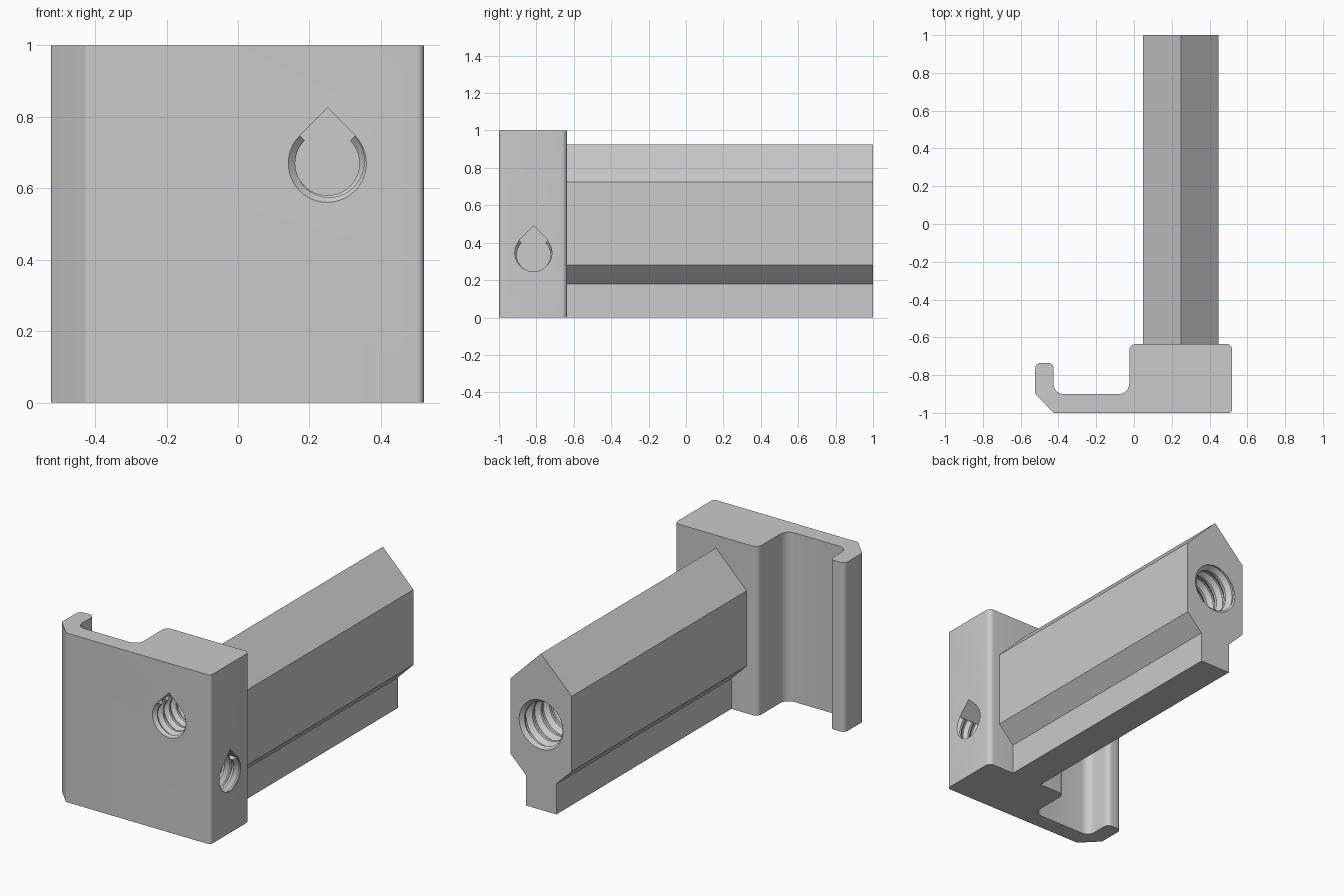
import bpy, bmesh, math
from mathutils import Vector, Matrix

if "Cube" in bpy.data.objects:
    bpy.data.objects.remove(bpy.data.objects["Cube"])

grey = bpy.data.materials.new("grey plastic")
grey.diffuse_color = (0.595, 0.595, 0.595, 1)
grey.use_nodes = True
grey.node_tree.nodes["Principled BSDF"].inputs["Base Color"].default_value = grey.diffuse_color


def make_object(name, bm, matrix=None):
    if matrix:
        bm.transform(matrix)
    bmesh.ops.recalc_face_normals(bm, faces=bm.faces)
    me = bpy.data.meshes.new(name)
    bm.to_mesh(me)
    bm.free()
    me.materials.append(grey)
    ob = bpy.data.objects.new(name, me)
    bpy.context.collection.objects.link(ob)
    return ob


def rounded(points, steps=6):
    """Outline from (x, y, corner radius) entries."""
    out = []
    for i, (x, y, r) in enumerate(points):
        p = Vector((x, y))
        a = (Vector(points[i - 1][:2]) - p).normalized()
        b = (Vector(points[(i + 1) % len(points)][:2]) - p).normalized()
        half = math.acos(max(-1, min(1, a.dot(b)))) / 2
        c = p + (a + b).normalized() * (r / math.sin(half))
        s = p + a * (r / math.tan(half)) - c
        e = p + b * (r / math.tan(half)) - c
        start = math.atan2(s.y, s.x)
        sweep = (math.atan2(e.y, e.x) - start + math.pi) % math.tau - math.pi
        for k in range(steps + 1):
            t = start + sweep * k / steps
            out.append((c.x + r * math.cos(t), c.y + r * math.sin(t)))
    return out


def prism(outline, z0, z1):
    bm = bmesh.new()
    rows = [[bm.verts.new((p[0], p[1], z)) for p in outline] for z in (z0, z1)]
    n = len(outline)
    bm.faces.new(rows[0])
    bm.faces.new(rows[1])
    for i in range(n):
        j = (i + 1) % n
        bm.faces.new((rows[0][i], rows[0][j], rows[1][j], rows[1][i]))
    return bm


def screw(major, minor, pitch, turns, n=40):
    """Closed helical thread along +z, starting just outside z = 0."""
    profile = [(0, major), (0.15, major), (0.5, minor), (0.65, minor)]
    rows = 4 * turns
    bm = bmesh.new()
    grid = []
    for i in range(n):
        t = i / n
        col = []
        for j in range(rows + 1 + (4 if i == 0 else 0)):
            off, r = profile[j % 4]
            a = t * math.tau
            col.append(bm.verts.new((r * math.cos(a), r * math.sin(a),
                                     (j // 4 + off + t - 2.3) * pitch)))
        grid.append(col)

    def vert(i, j):
        return grid[i][j] if i < n else grid[0][j + 4]

    for i in range(n):
        for j in range(rows):
            bm.faces.new((vert(i, j), vert(i + 1, j), vert(i + 1, j + 1), vert(i, j + 1)))
    for j in (0, rows):
        loop = [vert(i, j) for i in range(n + 1)] + [grid[0][j + k] for k in (3, 2, 1)]
        z = sum(v.co.z for v in loop) / len(loop)
        centre = bm.verts.new((0, 0, z))
        for k, v in enumerate(loop):
            bm.faces.new((v, loop[(k + 1) % len(loop)], centre))
    return bm


def cut(target, cutter):
    mod = target.modifiers.new("cut", 'BOOLEAN')
    mod.operation, mod.solver, mod.object = 'DIFFERENCE', 'EXACT', cutter
    bpy.context.view_layer.update()
    dg = bpy.context.evaluated_depsgraph_get()
    me = bpy.data.meshes.new_from_object(target.evaluated_get(dg))
    target.modifiers.clear()
    if len(me.polygons) > 5:
        target.data = me
    bpy.data.objects.remove(cutter)


def threaded_hole(target, origin, axis, major, minor, pitch, turns, teardrop):
    """Blind threaded hole; the teardrop adds a 45 degree roof."""
    z, y = Vector(axis), Vector((0, 0, 1))
    m = Matrix((y.cross(z), y, z)).transposed().to_4x4()
    m.translation = origin
    depth = (turns - 1) * pitch
    r = minor + 0.002
    d = major * math.sqrt(0.5)
    if teardrop:
        arc = [math.radians(135 + 270 * k / 36) for k in range(37)]
        outline = [(r * math.cos(a), r * math.sin(a)) for a in arc]
        outline += [(d, d), (0, 2 * d), (-d, d)]
    else:
        outline = [(r * math.cos(k * math.tau / 48), r * math.sin(k * math.tau / 48))
                   for k in range(48)]
    cut(target, make_object("thread_cutter", screw(major, minor, pitch, turns), m))
    cut(target, make_object("bore_cutter", prism(outline, -0.05, depth), m))
    # countersunk mouth
    cone = bmesh.new()
    bmesh.ops.create_cone(cone, cap_ends=True, segments=48, radius1=major + 0.01,
                          radius2=minor, depth=0.03)
    bmesh.ops.translate(cone, verts=cone.verts, vec=(0, 0, 0.005))
    cut(target, make_object("mouth_cutter", cone, m))


# Clip: block, thin arm and hook in one profile
clip_outline = rounded([
    (-0.425, -1, 0.02), (0.52, -1, 0.02), (0.52, -0.635, 0.03), (-0.025, -0.635, 0.035),
    (-0.025, -0.9, 0.055), (-0.425, -0.9, 0.05), (-0.425, -0.735, 0.03),
    (-0.523, -0.735, 0.03), (-0.523, -0.9, 0.02)])
clip = make_object("clip_block", prism(clip_outline, 0, 1))
threaded_hole(clip, (0.25, -1, 0.67), (0, 1, 0), 0.11, 0.088, 0.06, 6, True)
threaded_hole(clip, (0.52, -0.815, 0.335), (-1, 0, 0), 0.11, 0.088, 0.06, 7, True)

# Bar: pointed top, stepped foot
side = [(0.1, 0), (0.1, 0.18), (0.2, 0.28), (0.2, 0.725)]
bar_outline = side + [(0, 0.925)] + [(-x, z) for x, z in reversed(side)]
to_bar = Matrix(((1, 0, 0, 0.248), (0, 0, 1, 0), (0, 1, 0, 0), (0, 0, 0, 1)))
bar = make_object("bar", prism(bar_outline, -0.64, 1), to_bar)
threaded_hole(bar, (0.248, 1, 0.503), (0, -1, 0), 0.145, 0.12, 0.08, 8, False)

# Smooth the rounds and threads, keep edges crisp
for ob in (clip, bar):
    ob.select_set(True)
bpy.context.view_layer.objects.active = clip
bpy.ops.object.shade_smooth_by_angle(angle=math.radians(25))
